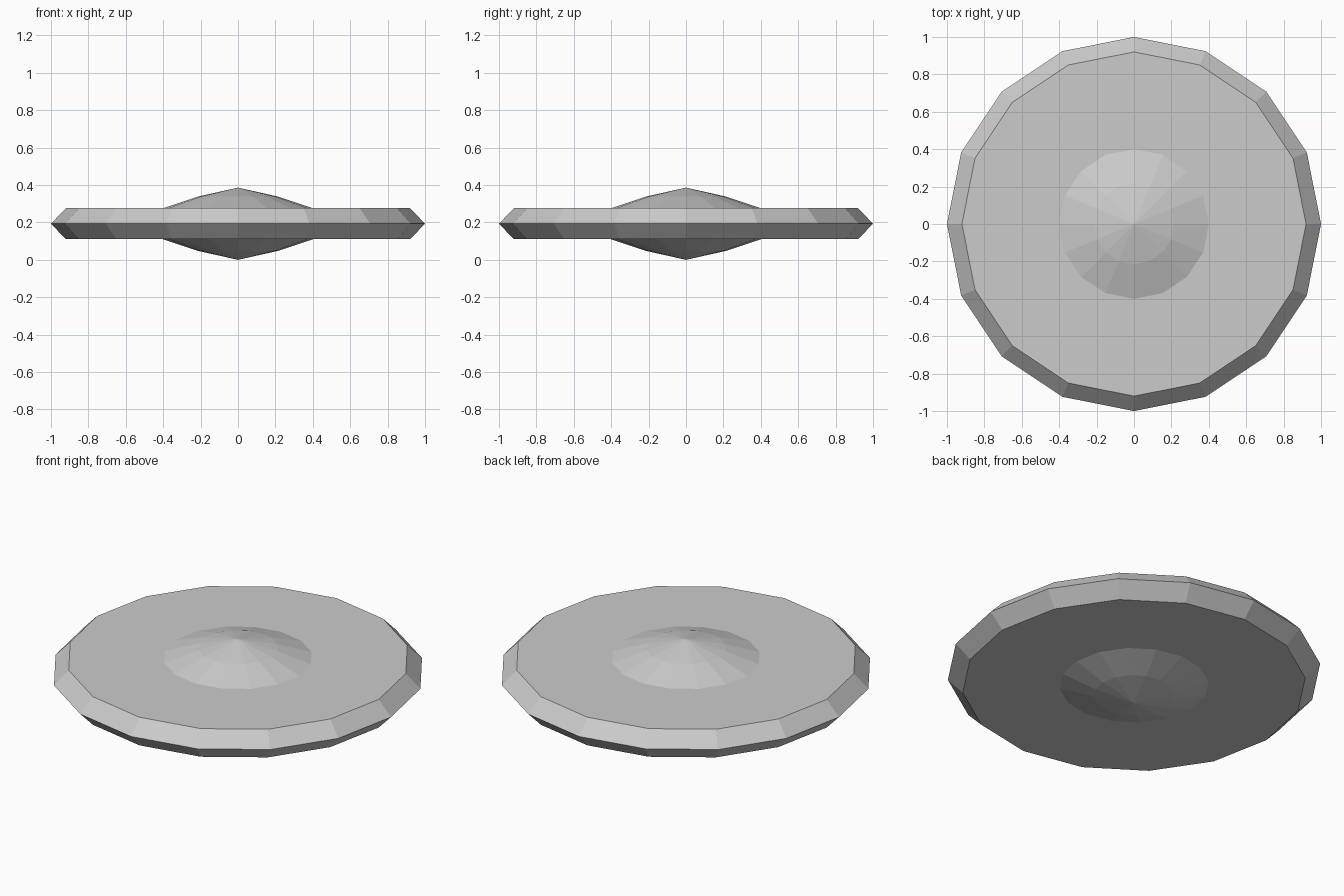
import bpy, bmesh
from math import cos, sin, pi

if "Cube" in bpy.data.objects:
    bpy.data.objects.remove(bpy.data.objects["Cube"])

SIDES = 16
MID = 0.193  # height of the rim's sharp edge

# Upper half of the profile: (radius, height above the mid plane)
half = [(0.4, 0.083), (0.215, 0.145)]
upper = [(0.92, 0.083)] + half
profile = [(r, MID - h) for r, h in reversed(upper)] + [(1.0, MID)] + [(r, MID + h) for r, h in upper]

# Disc body: profile revolved in 16 flat sides, closed with a point above and below
bm = bmesh.new()
rings = [[bm.verts.new((r * cos(2 * pi * i / SIDES), r * sin(2 * pi * i / SIDES), z))
          for i in range(SIDES)] for r, z in profile]
bottom = bm.verts.new((0, 0, 0))
top = bm.verts.new((0, 0, 2 * MID))
for i in range(SIDES):
    j = (i + 1) % SIDES
    for a, b in zip(rings, rings[1:]):
        bm.faces.new((a[i], a[j], b[j], b[i]))
    bm.faces.new((bottom, rings[0][j], rings[0][i]))
    bm.faces.new((top, rings[-1][i], rings[-1][j]))
bmesh.ops.recalc_face_normals(bm, faces=bm.faces)

mesh = bpy.data.meshes.new("disc")
bm.to_mesh(mesh)
bm.free()
bpy.context.collection.objects.link(bpy.data.objects.new("disc", mesh))
